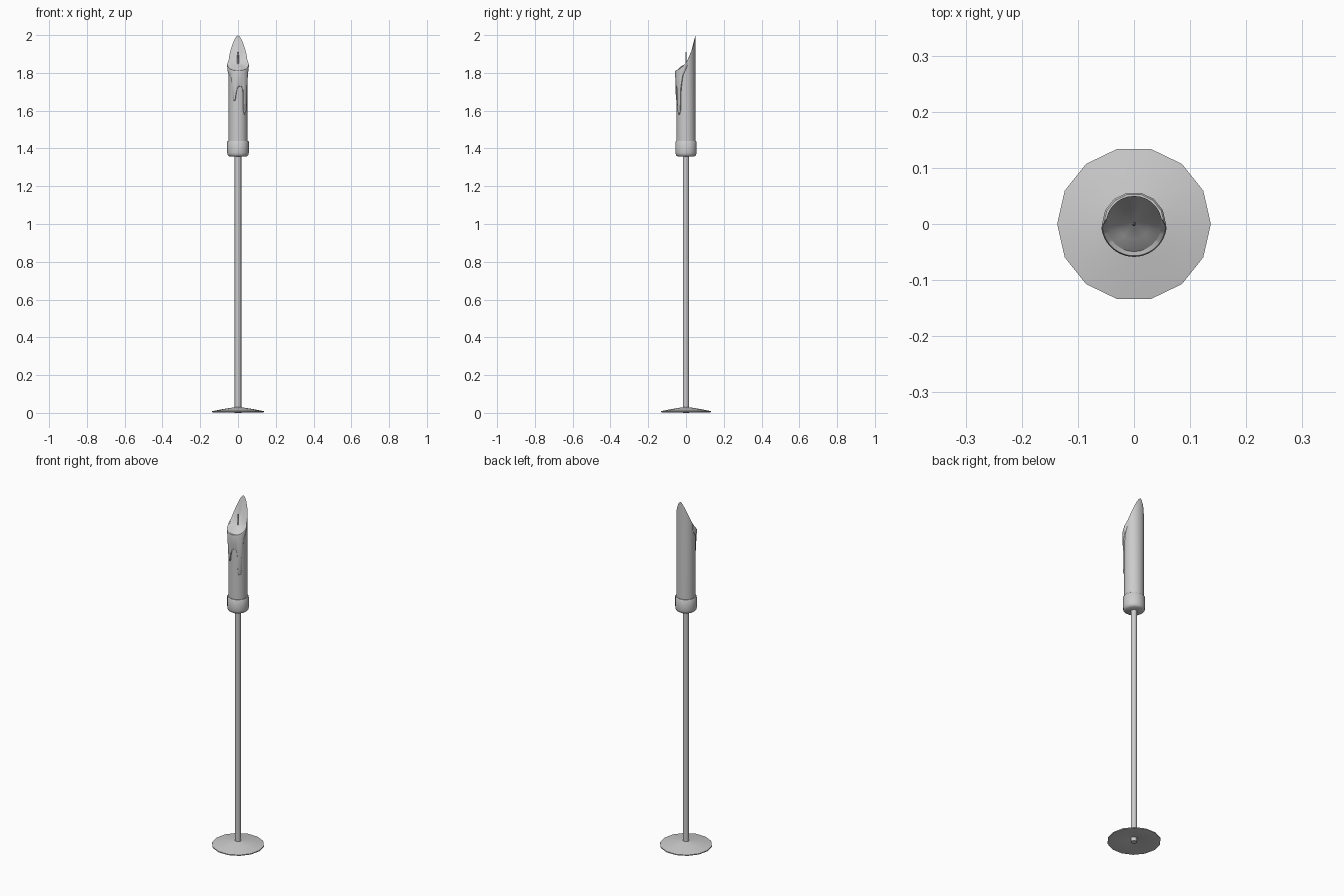
import bpy, math

if "Cube" in bpy.data.objects:
    bpy.data.objects.remove(bpy.data.objects["Cube"])


def make(name, verts, faces, angle=40):
    me = bpy.data.meshes.new(name)
    me.from_pydata(verts, [], faces)
    ob = bpy.data.objects.new(name, me)
    bpy.context.collection.objects.link(ob)
    bpy.ops.object.select_all(action='DESELECT')
    ob.select_set(True)
    bpy.context.view_layer.objects.active = ob
    bpy.ops.object.mode_set(mode='EDIT')
    bpy.ops.mesh.select_all(action='SELECT')
    bpy.ops.mesh.normals_make_consistent(inside=False)
    bpy.ops.object.mode_set(mode='OBJECT')
    bpy.ops.object.shade_smooth_by_angle(angle=math.radians(angle))
    return ob


def lathe(name, profile, n=14, angle=40, caps=True):
    """Revolve (radius, z) points about z; capped ends, or a closed loop."""
    verts = [(r * math.cos(2 * math.pi * i / n), r * math.sin(2 * math.pi * i / n), z)
             for r, z in profile for i in range(n)]
    m = len(profile)
    faces = []
    for k in range(m - 1 if caps else m):
        a, b = k * n, (k + 1) % m * n
        faces += [(a + i, a + (i + 1) % n, b + (i + 1) % n, b + i) for i in range(n)]
    if caps:
        faces += [tuple(range(n)), tuple(range((m - 1) * n, m * n))]
    return make(name, verts, faces, angle)


def lerp(table, x):
    for (x0, y0), (x1, y1) in zip(table, table[1:]):
        if x <= x1:
            return y0 + (y1 - y0) * max(0, (x - x0) / (x1 - x0))
    return table[-1][1]


# Height of the melted rim, from front (-1) to back (1)
RIM = [(-1, 1.812), (-0.6, 1.822), (-0.3, 1.835), (0, 1.855), (0.3, 1.882),
       (0.6, 1.918), (0.85, 1.958), (0.97, 1.988), (1, 2.0)]

# Shallow conical foot, hollow below
lathe("base", [(0.128, 0.002), (0.137, 0.004), (0.137, 0.009), (0.075, 0.021),
               (0.016, 0.03), (0.014, 0.022)], caps=False)

# Thin stem
lathe("stem", [(0.0175, 0.0), (0.0175, 1.37)], n=6, angle=65)

# Cup holding the candle
lathe("cup", [(0.046, 1.358), (0.054, 1.364), (0.057, 1.376), (0.057, 1.436),
              (0.054, 1.44), (0.047, 1.44)])

# Candle body with slanted, scooped top
N, R = 28, 0.05
verts, faces = [], []
for r, z in ((R, 1.40), (R, None), (R * 0.55, None)):
    for i in range(N):
        a = 2 * math.pi * i / N
        top = lerp(RIM, math.sin(a))
        if r < R:
            top = 1.85 + (top - 1.85) * 0.42
        verts.append((r * math.cos(a), r * math.sin(a), z or top))
for k in (0, N):
    faces += [(k + i, k + (i + 1) % N, k + N + (i + 1) % N, k + N + i) for i in range(N)]
verts.append((0, 0, 1.85))
faces += [(2 * N + i, 2 * N + (i + 1) % N, 3 * N) for i in range(N)]
faces.append(tuple(range(N)))
make("candle", verts, faces)

# Dripping wax over the front half: lower edge height by angle from the front
DRIP = [(-100, 1.825), (-75, 1.795), (-45, 1.775), (-37, 1.72), (-31, 1.675),
        (-24, 1.65), (-15, 1.655), (-10, 1.69), (-3, 1.72), (8, 1.728), (25, 1.725),
        (31, 1.70), (34, 1.60), (40, 1.58), (49, 1.58), (56, 1.60), (60, 1.715),
        (72, 1.785), (100, 1.84)]
verts, faces = [], []
cols = [a for a in range(-100, 101, 2)]
for d in cols:
    a = math.radians(d)
    rim = lerp(RIM, -math.cos(a))
    low = lerp(DRIP, d)
    fade = min(1, (104 - abs(d)) / 20)
    for r, z in ((0.0485, low), (0.0535, low + 0.002), (0.0555, low + 0.010),
                 (0.0565, (low + rim) / 2), (0.0585, rim - 0.008), (0.0565, rim),
                 (0.0485, rim + 0.001)):
        r = 0.0485 + (r - 0.0485) * fade
        verts.append((r * math.sin(a), -r * math.cos(a), z))
for c in range(len(cols) - 1):
    faces += [(c * 7 + j, c * 7 + 7 + j, c * 7 + 7 + (j + 1) % 7, c * 7 + (j + 1) % 7)
              for j in range(7)]
faces += [tuple(range(7)), tuple(range(len(verts) - 7, len(verts)))]
make("wax_drips", verts, faces, 50)

# Wick
lathe("wick", [(0.004, 1.84), (0.004, 1.895), (0.0015, 1.91)], n=6)
